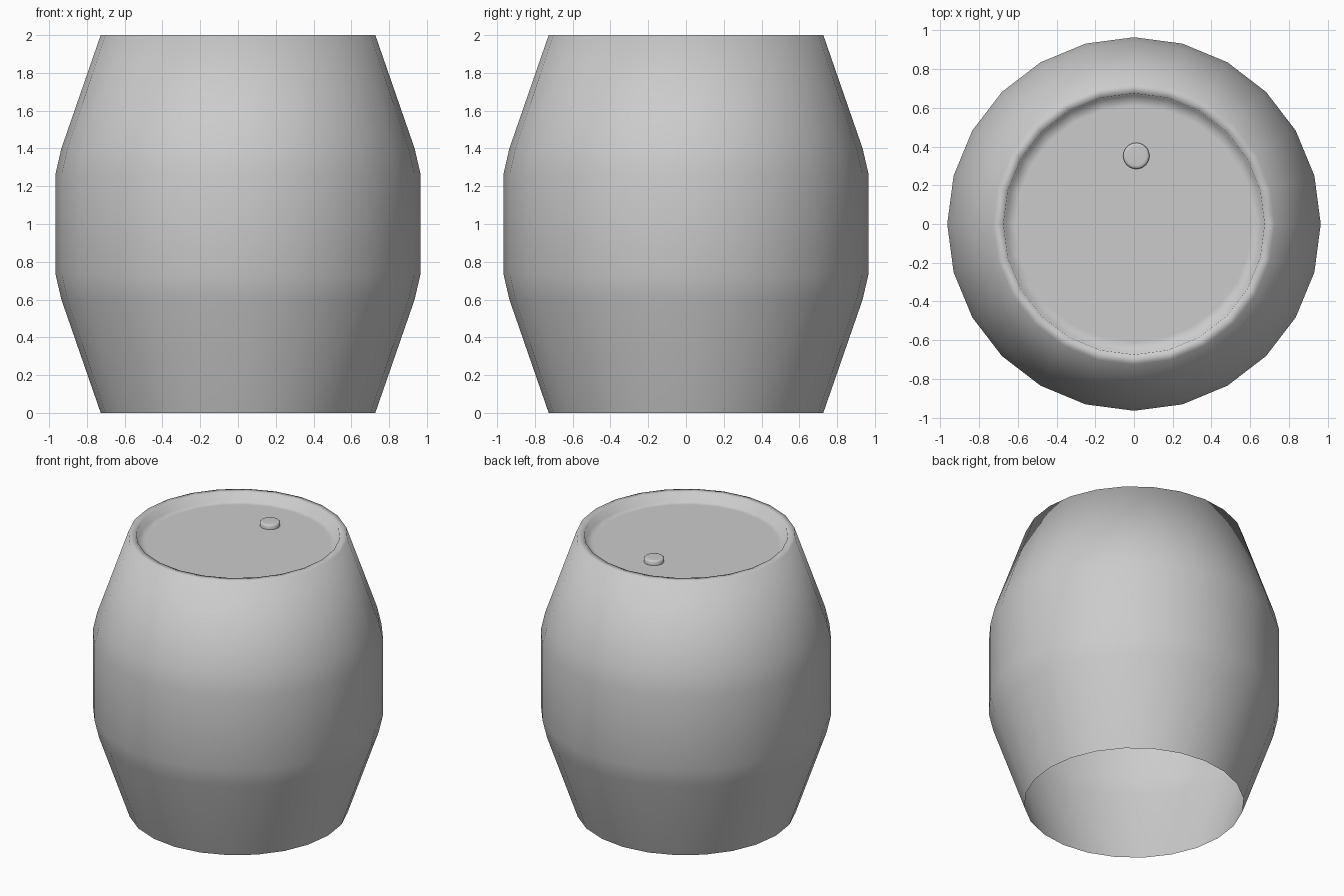
import bpy, bmesh, math

if "Cube" in bpy.data.objects:
    bpy.data.objects.remove(bpy.data.objects["Cube"])


def lathe(name, profile, sides, center=(0, 0), cap_end=True):
    """Revolve an (r, z) profile, closing the last ring with one face."""
    bm = bmesh.new()
    rings = []
    for r, z in profile:
        rings.append([bm.verts.new((r * math.cos(2 * math.pi * i / sides),
                                    r * math.sin(2 * math.pi * i / sides), z))
                      for i in range(sides)])
    for a, b in zip(rings, rings[1:]):
        for i in range(sides):
            j = (i + 1) % sides
            bm.faces.new((a[i], a[j], b[j], b[i]))
    if cap_end:
        bm.faces.new(rings[-1])
    for f in bm.faces:
        f.smooth = True
    mesh = bpy.data.meshes.new(name)
    bm.to_mesh(mesh)
    bm.free()
    obj = bpy.data.objects.new(name, mesh)
    obj.location = (center[0], center[1], 0)
    bpy.context.collection.objects.link(obj)
    return obj


FLOOR = 1.94

# barrel shell, open underneath: bulging side, rim, recessed lid
lathe("barrel_body", [(0.727, 0), (0.935, 0.6), (0.965, 0.73),
                      (0.965, 1.27), (0.935, 1.4), (0.727, 2.0),
                      (0.675, 2.0), (0.665, FLOOR), (0.61, FLOOR)], 24)

# small round bung on the lid
lathe("bung", [(0.068, FLOOR), (0.068, FLOOR + 0.024),
               (0.06, FLOOR + 0.032), (0.05, FLOOR + 0.033)], 24, (0.012, 0.352))
